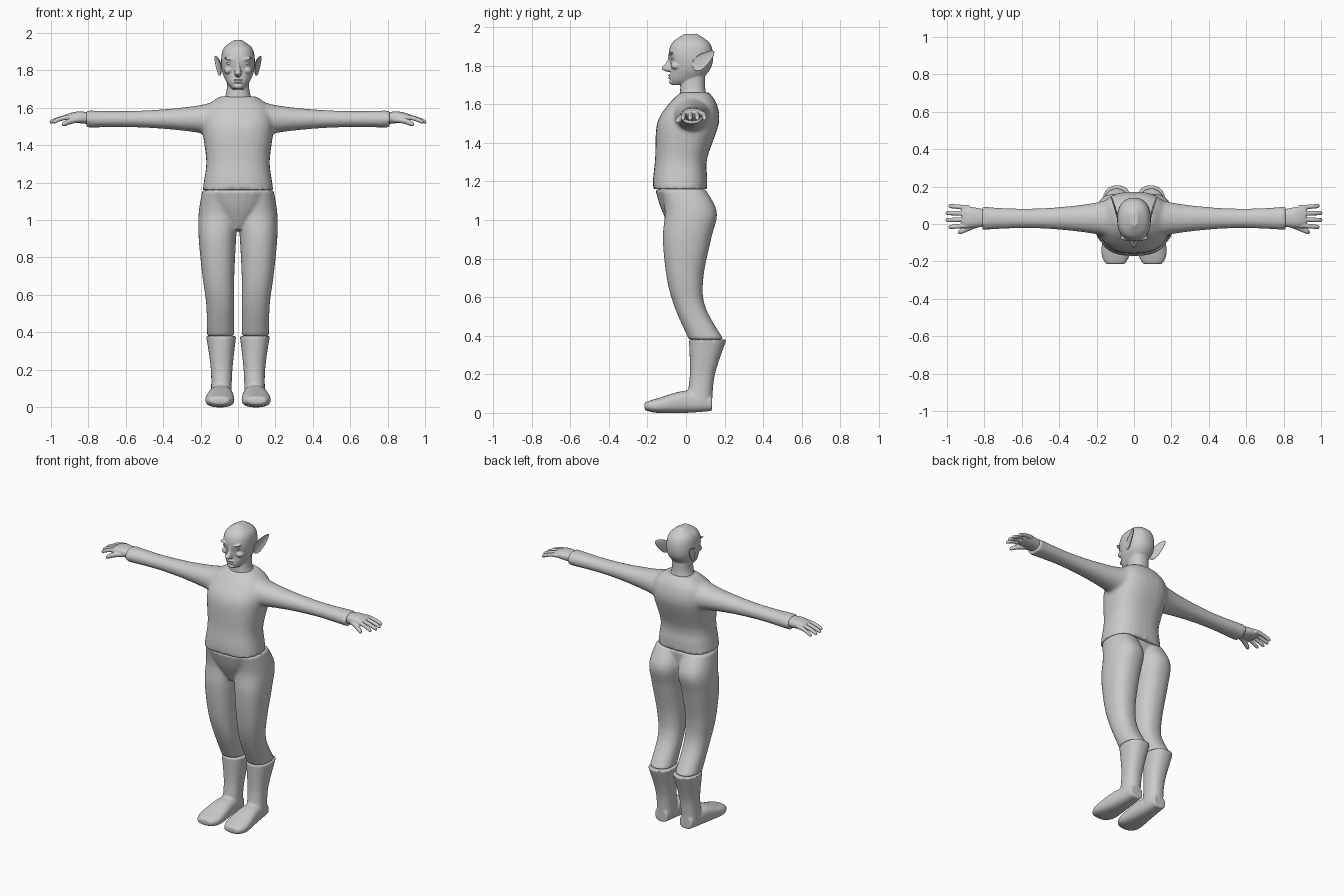
import bpy
import bmesh
from math import cos, sin, pi
from mathutils import Matrix, Vector

if "Cube" in bpy.data.objects:
    bpy.data.objects.remove(bpy.data.objects["Cube"])

grey = bpy.data.materials.new("plain_grey")
grey.use_nodes = True
grey.diffuse_color = (0.6, 0.6, 0.6, 1)
grey.node_tree.nodes["Principled BSDF"].inputs["Base Color"].default_value = grey.diffuse_color


def blend_rings(before, start, end, after, t):
    """Smooth curve through neighbouring rings."""
    return tuple(q + t/2 * (r - p + t*(2*p - 5*q + 4*r - s + t*(3*(q - r) + s - p)))
                 for p, q, r, s in zip(before, start, end, after))


def superellipse(angle, power):
    c, s = cos(angle), sin(angle)
    across = abs(c)**(2/power) * (1 if c > 0 else -1)
    along = abs(s)**(2/power) * (1 if s > 0 else -1)
    return across, along


def loft(bm, rings, axis, mirror=False, power=2.3, sides=32, steps=6):
    """Closed skin through rings of (position, low a, high a, low b, high b)."""
    last = len(rings) - 1
    dense = [blend_rings(rings[max(i - 1, 0)], rings[i], rings[i + 1], rings[min(i + 2, last)], k/steps)
             for i in range(last) for k in range(steps)] + [rings[last]]
    for side in ((1, -1) if mirror else (1,)):
        loops = []
        for position, low_a, high_a, low_b, high_b in dense:
            loop = []
            for k in range(sides):
                across, along = superellipse(2*pi*k/sides, power)
                a = (low_a + high_a + (high_a - low_a)*across) / 2
                b = (low_b + high_b + (high_b - low_b)*along) / 2
                x, y, z = {"x": (position, a, b), "y": (a, position, b), "z": (a, b, position)}[axis]
                loop.append(bm.verts.new((x*side, y, z)))
            loops.append(loop)
        for lower, upper in zip(loops, loops[1:]):
            for k in range(sides):
                bm.faces.new((lower[k - 1], lower[k], upper[k], upper[k - 1]))
        bm.faces.new(loops[0])
        bm.faces.new(loops[-1])


def centred_loft(bm, rings, **options):
    """Upright loft, symmetric in x, through rings of (height, half width, front, back)."""
    loft(bm, [(z, -half, half, front, back) for z, half, front, back in rings], "z", **options)


def finger(bm, base, tip, radius):
    """Slightly curled, rounded finger pointing along x, on both hands."""
    rings = []
    for t in (0, 0.3, 0.6, 0.9, 1):
        x, y, z = base.lerp(tip, t)
        z += (base.z - tip.z) * t * (1 - t)
        r = radius * (1 - t/5) * (1 if t < 1 else 0.5)
        rings.append((x, y - r, y + r, z - r, z + r))
    loft(bm, rings, "x", mirror=True, power=2, sides=12)


def ball(bm, centre, size, tilt=0.0):
    """Ellipsoid, mirrored when it lies off the middle."""
    x, y, z = centre
    for side in ((1, -1) if x else (1,)):
        place = (Matrix.Translation((x*side, y, z)) @ Matrix.Rotation(tilt*side, 4, "Y")
                 @ Matrix.Diagonal((*size, 1)))
        bmesh.ops.create_uvsphere(bm, u_segments=20, v_segments=12, radius=1, matrix=place)


def finish(bm, name, voxel=None, rounds=4):
    """Turn the parts into one object; a voxel size fuses and softens them."""
    bmesh.ops.recalc_face_normals(bm, faces=bm.faces)
    for face in bm.faces:
        face.smooth = True
    mesh = bpy.data.meshes.new(name)
    bm.to_mesh(mesh)
    bm.free()
    mesh.materials.append(grey)
    obj = bpy.data.objects.new(name, mesh)
    bpy.context.collection.objects.link(obj)
    if voxel:
        fuse = obj.modifiers.new("fuse", "REMESH")
        fuse.mode = "VOXEL"
        fuse.voxel_size = voxel
        fuse.use_smooth_shade = True
        soften = obj.modifiers.new("soften", "SMOOTH")
        soften.factor = 0.5
        soften.iterations = rounds
    return obj


# Sweater: body and sleeves
bm = bmesh.new()
centred_loft(bm, [(1.16, .19, -.17, .11), (1.22, .18, -.17, .11), (1.32, .17, -.16, .11),
                  (1.5, .19, -.15, .17), (1.6, .17, -.09, .16), (1.66, .1, -.03, .12)], power=2.5)
arm_y, arm_z = .03, 1.54
sleeve = [(.08, .12, .11), (.2, .085, .075), (.4, .06, .052), (.6, .052, .043), (.81, .062, .046)]
loft(bm, [(x, arm_y - depth, arm_y + depth, arm_z - height, arm_z + height)
          for x, depth, height in sleeve], "x", mirror=True, power=2.1)
finish(bm, "sweater", .01, 5)

# Trousers: belly panel between two legs
bm = bmesh.new()
centred_loft(bm, [(1.16, .18, -.16, .1), (1.06, .13, -.13, .09), (.95, .03, -.08, .06)])
loft(bm, [(1.16, .02, .19, -.13, .1), (1.04, 0, .21, -.11, .16), (.9, .01, .21, -.12, .13),
          (.7, .02, .19, -.1, .09), (.55, .02, .17, -.06, .1), (.38, .02, .165, .015, .195)],
     "z", mirror=True)
finish(bm, "trousers", .009, 4)

# Boots: shaft and foot
bm = bmesh.new()
loft(bm, [(.38, .01, .17, .015, .21), (.2, .03, .145, .02, .15), (.05, .035, .145, 0, .135)],
     "z", mirror=True)
loft(bm, [(-.215, .05, .15, .015, .055), (-.15, .02, .175, 0, .075), (0, .03, .155, 0, .115),
          (.135, .045, .135, .01, .09)], "y", mirror=True, power=2.6)
finish(bm, "boots", .007, 4)

# Hands: palm, four fingers and a thumb
bm = bmesh.new()
loft(bm, [(.77, -.01, .07, 1.51, 1.575), (.86, -.02, .09, 1.52, 1.58), (.92, -.01, .09, 1.535, 1.565)],
     "x", mirror=True)
for place in (-1.5, -.5, .5, 1.5):
    base = Vector((.88, .04 + .031*place, 1.552))
    tip = Vector((1.015 - .015*abs(place), .04 + .038*place, 1.522))
    finger(bm, base, tip, .014)
finger(bm, Vector((.82, .005, 1.54)), Vector((.94, -.045, 1.51)), .018)
finish(bm, "hands", .004, 3)

# Head, neck and facial relief
bm = bmesh.new()
centred_loft(bm, [(1.963, .02, -.01, .06), (1.92, .075, -.07, .12), (1.86, .09, -.09, .14),
                  (1.79, .084, -.078, .13), (1.73, .057, -.083, .08), (1.7, .03, -.073, .02)])
centred_loft(bm, [(1.6, .1, -.03, .12), (1.68, .063, -.03, .1), (1.78, .06, -.02, .1)])
centred_loft(bm, [(1.86, .008, -.09, -.05), (1.82, .012, -.1, -.05), (1.785, .019, -.127, -.05),
                  (1.768, .012, -.1, -.05)], sides=16)
ball(bm, (.042, -.075, 1.86), (.034, .014, .008), tilt=-.25)
ball(bm, (.05, -.05, 1.8), (.026, .03, .02), tilt=.2)
for height in (1.751, 1.737):
    ball(bm, (0, -.081, height), (.026, .012, .006))
ball(bm, (0, -.07, 1.715), (.026, .018, .014))
finish(bm, "head", .004, 3)

# Eyes
bm = bmesh.new()
ball(bm, (.04, -.067, 1.836), (.022, .012, .009), tilt=-.15)
finish(bm, "eyes")

# Pointed ears with a hollowed outer face
bm = bmesh.new()
outline = [(.03, 1.78), (.03, 1.84), (.09, 1.87), (.165, 1.89), (.13, 1.82), (.07, 1.76)]
for side in (1, -1):
    rim = [bm.verts.new((side * (.07 + .3*y), y, z)) for y, z in outline]
    back = bm.faces.new(rim if side > 0 else rim[::-1])
    made = bmesh.ops.extrude_face_region(bm, geom=[back], use_keep_orig=True)["geom"]
    front = next(item for item in made if isinstance(item, bmesh.types.BMFace))
    bmesh.ops.translate(bm, verts=front.verts, vec=(.016*side, 0, 0))
    bmesh.ops.inset_individual(bm, faces=[front], thickness=.009)
    bmesh.ops.translate(bm, verts=front.verts, vec=(-.011*side, 0, 0))
ears = finish(bm, "ears")
ears.modifiers.new("round", "SUBSURF").levels = 2
